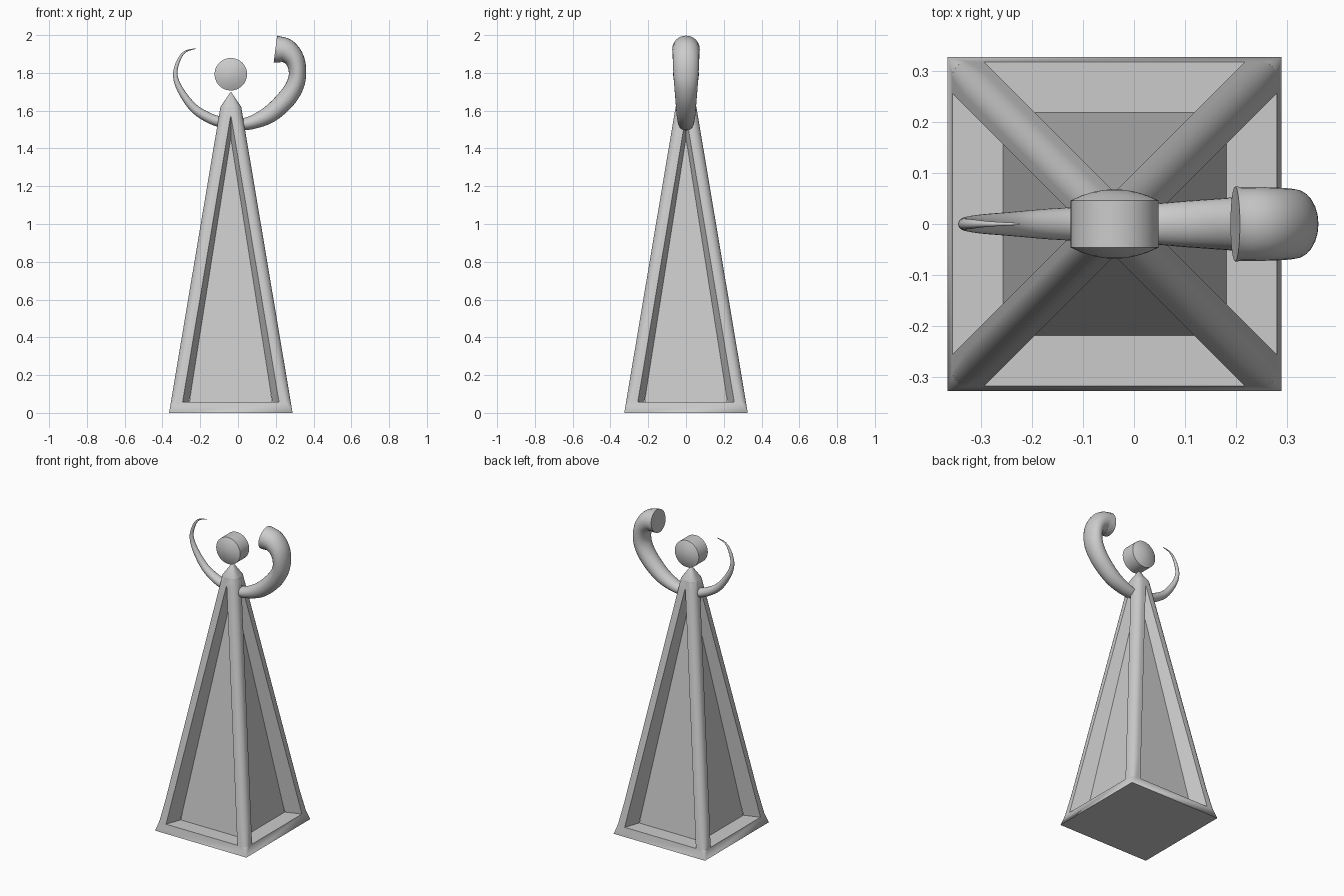
import bpy, bmesh, math
from mathutils import Vector

cube = bpy.data.objects.get("Cube")
if cube:
    bpy.data.objects.remove(cube, do_unlink=True)

GREY = bpy.data.materials.new("light grey")
GREY.use_nodes = True
GREY.diffuse_color = (0.6, 0.6, 0.6, 1)
GREY.node_tree.nodes["Principled BSDF"].inputs["Base Color"].default_value = (0.6, 0.6, 0.6, 1)

CX = -0.038            # axis of the body
BASE, SHOULDER, APEX = 0.327, 1.62, 1.70
LEDGE = 0.057


def half(z):
    """Half width of the outer pyramid at a height."""
    return BASE + (0.055 - BASE) * z / SHOULDER


def loft(name, rings):
    """Closed solid through rings that all have the same point count."""
    bm = bmesh.new()
    loops = [[bm.verts.new(p) for p in ring] for ring in rings]
    n = len(loops[0])
    for a, b in zip(loops, loops[1:]):
        for i in range(n):
            j = (i + 1) % n
            bm.faces.new((a[i], a[j], b[j], b[i]))
    bm.faces.new(loops[0][::-1])
    bm.faces.new(loops[-1])
    bmesh.ops.remove_doubles(bm, verts=bm.verts, dist=0.0002)
    bmesh.ops.recalc_face_normals(bm, faces=bm.faces)
    mesh = bpy.data.meshes.new(name)
    bm.to_mesh(mesh)
    bm.free()
    mesh.materials.append(GREY)
    obj = bpy.data.objects.new(name, mesh)
    bpy.context.collection.objects.link(obj)
    bpy.ops.object.select_all(action="DESELECT")
    obj.select_set(True)
    bpy.context.view_layer.objects.active = obj
    bpy.ops.object.shade_smooth_by_angle(angle=math.radians(35))
    return obj


def corner_arc(h, r, steps=8):
    """Rounded corner of a square, from the +x side to the +y side."""
    angles = [math.pi / 2 * i / steps for i in range(steps + 1)]
    return [(h - r + r * math.cos(a), h - r + r * math.sin(a)) for a in angles]


def rounded_square(h, r, z):
    ring = []
    for k in range(4):
        c, s = round(math.cos(k * math.pi / 2)), round(math.sin(k * math.pi / 2))
        ring += [Vector((CX + x * c - y * s, x * s + y * c, z)) for x, y in corner_arc(h, r)]
    return ring


# Base plinth: sharp at the ground, rounded where the legs rise from it
loft("base_plinth", [rounded_square(BASE, 0, 0),
                     rounded_square(half(LEDGE), 0.03, LEDGE)])

# Recessed inner pyramid forming the four panels
loft("inner_panels", [rounded_square(0.22, 0, LEDGE - 0.01),
                      rounded_square(0.004, 0, 1.61)])


# Leaning corner legs with a rounded outer edge and tapered inner walls
def leg_ring(z, r):
    h = half(z)
    pts = [(h, h - 0.062)] + corner_arc(h, r) + [(h - 0.062, h), (h - 0.097, h - 0.097)]
    return [Vector((x, y, z)) for x, y in pts]


for k, side in enumerate(("back_left", "back_right", "front_right", "front_left")):
    leg = loft("leg_" + side, [leg_ring(LEDGE - 0.002, 0.03), leg_ring(0.2, 0.042),
                               leg_ring(SHOULDER, 0.042)])
    leg.location.x = CX
    leg.rotation_euler.z = k * math.pi / 2

# Pointed cap above the legs
loft("neck_point", [rounded_square(half(1.57), 0.042, 1.57),
                    rounded_square(half(SHOULDER), 0.042, SHOULDER),
                    rounded_square(0.001, 0.0005, APEX)])


# Head: short drum lying along y with domed ends
def disc(y, r, n=48):
    return [Vector((CX + r * math.cos(2 * math.pi * i / n), y,
                    1.793 + r * math.sin(2 * math.pi * i / n))) for i in range(n)]


R, RIM, DOME = 0.086, 0.046, 0.022
dome = [(RIM + DOME * (1 - t * t), R * t) for t in (0.02, 0.25, 0.5, 0.75, 1)]
loft("head", [disc(-y, r) for y, r in dome] + [disc(y, r) for y, r in reversed(dome)])


# Arms: curved horns with an elliptical section; each point is x, z, radius, depth
def catmull(p, steps=6):
    p = [Vector(q) for q in p]
    p = [2 * p[0] - p[1]] + p + [2 * p[-1] - p[-2]]
    out = []
    for a, b, c, d in zip(p, p[1:], p[2:], p[3:]):
        for i in range(steps):
            t = i / steps
            out.append(0.5 * (2 * b + (c - a) * t + (2 * a - 5 * b + 4 * c - d) * t ** 2
                              + (3 * b - a - 3 * c + d) * t ** 3))
    return out + [p[-2]]


def horn(name, points, n=24):
    path = catmull(points)
    rings = []
    for i, p in enumerate(path):
        a, b = path[max(i - 1, 0)], path[min(i + 1, len(path) - 1)]
        t = Vector((b[0] - a[0], 0, b[1] - a[1])).normalized()
        side = Vector((-t.z, 0, t.x))
        centre = Vector((p[0], 0, p[1]))
        rings.append([centre + side * p[2] * math.cos(2 * math.pi * j / n)
                      + Vector((0, p[3] * math.sin(2 * math.pi * j / n), 0))
                      for j in range(n)])
    loft(name, rings)


horn("left_arm", [
    (-0.012, 1.523, 0.012, 0.014), (0.0, 1.524, 0.028, 0.034), (0.075, 1.538, 0.036, 0.043),
    (0.166, 1.58, 0.046, 0.05), (0.25, 1.655, 0.05, 0.056), (0.3, 1.73, 0.048, 0.062),
    (0.315, 1.80, 0.046, 0.067), (0.3, 1.87, 0.052, 0.07), (0.255, 1.916, 0.064, 0.072),
    (0.198, 1.926, 0.072, 0.073)])

horn("right_arm", [
    (-0.062, 1.535, 0.012, 0.014), (-0.074, 1.535, 0.027, 0.032), (-0.15, 1.56, 0.027, 0.031),
    (-0.235, 1.615, 0.023, 0.024), (-0.305, 1.71, 0.017, 0.018), (-0.332, 1.79, 0.012, 0.012),
    (-0.315, 1.865, 0.009, 0.009), (-0.28, 1.912, 0.005, 0.005), (-0.225, 1.929, 0.002, 0.002)])
